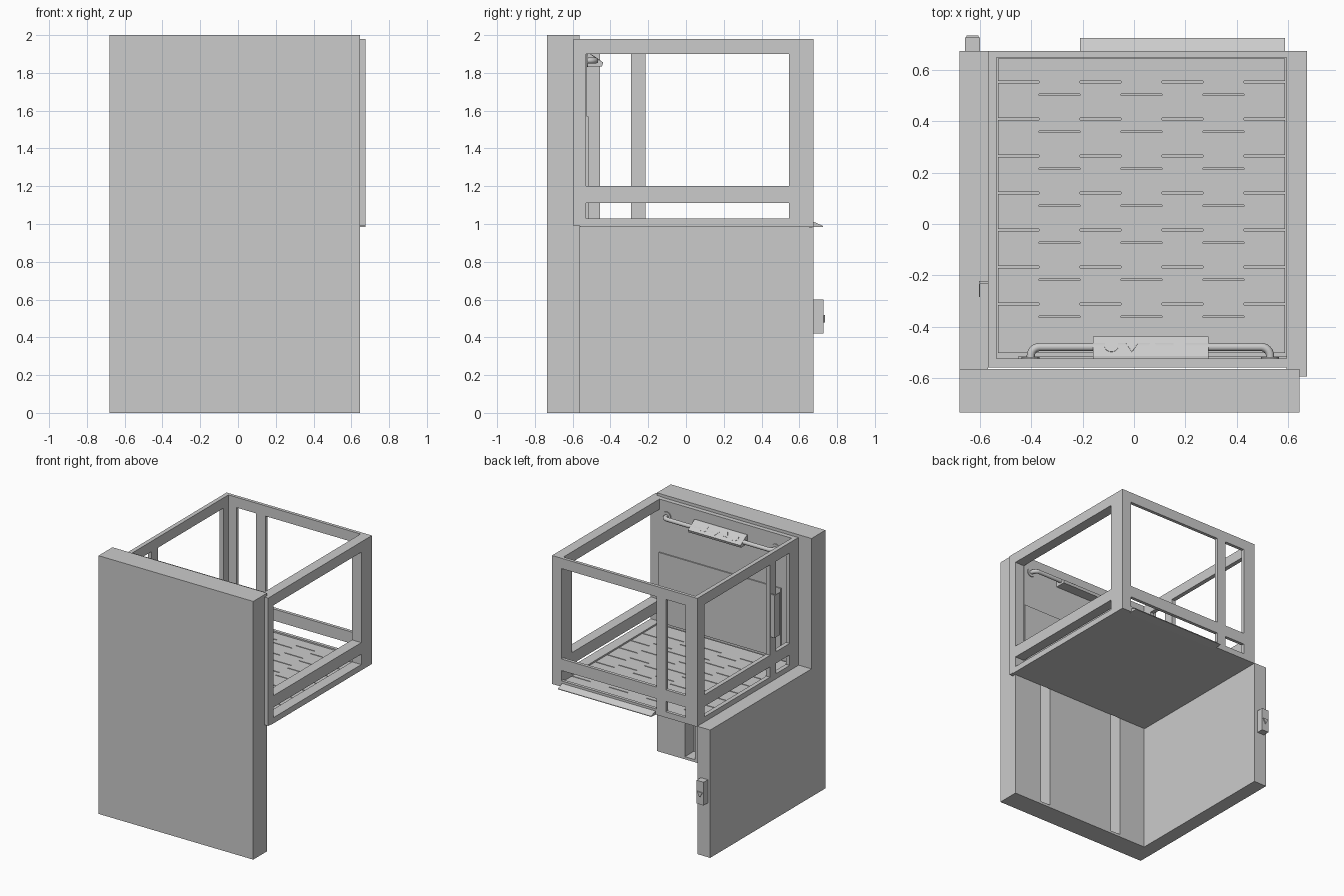
import bpy, bmesh, math
from mathutils import Vector, Matrix

if "Cube" in bpy.data.objects:
    bpy.data.objects.remove(bpy.data.objects["Cube"])


def finish(name, bm):
    bmesh.ops.recalc_face_normals(bm, faces=bm.faces[:])
    me = bpy.data.meshes.new(name)
    bm.to_mesh(me)
    bm.free()
    ob = bpy.data.objects.new(name, me)
    bpy.context.collection.objects.link(ob)
    return ob


def extrude_faces(bm, vec):
    geo = bmesh.ops.extrude_face_region(bm, geom=bm.faces[:])['geom']
    bmesh.ops.translate(bm, vec=vec, verts=[v for v in geo if isinstance(v, bmesh.types.BMVert)])


def prism(name, pts, vec):
    """Closed outline of 3D points swept along a vector."""
    bm = bmesh.new()
    bm.faces.new([bm.verts.new(p) for p in pts])
    # keep the starting cap by extruding a copy
    top = bmesh.ops.extrude_face_region(bm, geom=bm.faces[:], use_keep_orig=True)['geom']
    bmesh.ops.translate(bm, vec=vec, verts=[v for v in top if isinstance(v, bmesh.types.BMVert)])
    return finish(name, bm)


def box(name, x0, x1, y0, y1, z0, z1):
    return prism(name, [(x0, y0, z0), (x1, y0, z0), (x1, y1, z0), (x0, y1, z0)], (0, 0, z1 - z0))


def frame(name, us, vs, holes, to3d, vec):
    """Panel cut into a grid; cells listed in holes are left open."""
    bm = bmesh.new()
    grid = [[bm.verts.new(to3d(u, v)) for v in vs] for u in us]
    for i in range(len(us) - 1):
        for j in range(len(vs) - 1):
            if (i, j) not in holes:
                bm.faces.new((grid[i][j], grid[i + 1][j], grid[i + 1][j + 1], grid[i][j + 1]))
    top = bmesh.ops.extrude_face_region(bm, geom=bm.faces[:], use_keep_orig=True)['geom']
    bmesh.ops.translate(bm, vec=vec, verts=[v for v in top if isinstance(v, bmesh.types.BMVert)])
    bmesh.ops.recalc_face_normals(bm, faces=bm.faces[:])
    bmesh.ops.dissolve_limit(bm, angle_limit=0.01, verts=bm.verts[:], edges=bm.edges[:])
    return finish(name, bm)


def ngon(n, r, turn=0):
    return [(r * math.cos(turn + k * math.tau / n), r * math.sin(turn + k * math.tau / n)) for k in range(n)]


# mast tower with two guide slots in its inner face
F, B, S = -0.735, -0.565, -0.675
prism("mast_tower", [(x, y, 0.02) for x, y in [
    (-0.68, F), (0.645, F), (0.645, B), (0.405, B), (0.405, S), (0.32, S), (0.32, B),
    (-0.255, B), (-0.255, S), (-0.34, S), (-0.34, B), (-0.68, B)]], (0, 0, 1.95))
box("mast_base", -0.68, 0.645, F, B, 0, 0.02)
box("mast_cap", -0.68, 0.645, F, B, 1.97, 2.0)

# low side wall
box("side_wall", -0.68, -0.57, B, 0.675, 0, 0.99)

# cabin frames
Z = [0.99, 1.03, 1.11, 1.2, 1.9, 1.98]
frame("right_frame", [-0.595, -0.53, 0.545, 0.65], Z, {(1, 1), (1, 3)},
      lambda u, v: (0.595, u, v), (0.08, 0, 0))
two_bays = {(1, 1), (1, 3), (3, 1), (3, 3)}
frame("left_frame", [-0.53, -0.455, -0.29, -0.215, 0.59, 0.65], Z, two_bays,
      lambda u, v: (-0.57, u, v), (0.033, 0, 0))
frame("back_frame", [-0.57, -0.47, -0.3, -0.22, 0.595, 0.675], Z, two_bays,
      lambda u, v: (u, 0.65, v), (0, 0.025, 0))

# solid cabin wall on the mast side, with raised kick panel
box("cabin_wall", -0.57, 0.6, -0.56, -0.525, 0.99, 1.98)
box("kick_panel", -0.45, 0.595, -0.525, -0.516, 1.03, 1.57)

# platform floor
box("platform_floor", -0.57, 0.675, -0.56, 0.675, 0.985, 1.012)

# interlocking tread plates with square-wave edges
x0, x1, y0, y1, rows, teeth = -0.53, 0.59, -0.51, 0.645, 8, 7
pitch, step, gap = (y1 - y0) / rows, (x1 - x0) / teeth, 0.007


def wave(y, flat):
    pts = []
    for t in range(teeth):
        d = 0 if flat or t % 2 else 0.05
        pts += [(x0 + t * step, y + d), (x0 + (t + 1) * step, y + d)]
    return [pts[0], pts[-1]] if flat else pts


for r in range(rows):
    lo = wave(y0 + r * pitch + gap, r == 0)
    hi = wave(y0 + (r + 1) * pitch, r == rows - 1)
    prism(f"tread_plate_{r + 1}", [(x, y, 1.012) for x, y in lo + hi[::-1]], (0, 0, 0.01))

# entry ramp
prism("entry_ramp", [(-0.21, y, z) for y, z in [(0.65, 0.99), (0.65, 1.02), (0.675, 1.012),
                                               (0.725, 0.99), (0.725, 0.985), (0.65, 0.982)]], (0.8, 0, 0))

# handrail tube
cu = bpy.data.curves.new("handrail", 'CURVE')
cu.dimensions = '3D'
cu.bevel_depth = 0.016
cu.bevel_resolution = 3
cu.use_fill_caps = True
path = [(-0.408, -0.53)]
path += [(-0.373 - 0.035 * math.cos(a), -0.515 + 0.035 * math.sin(a)) for a in [k * math.pi / 12 for k in range(7)]]
path += [(0.108 - (x), y) for x, y in path[::-1]]
sp = cu.splines.new('POLY')
sp.points.add(len(path) - 1)
for p, (x, y) in zip(sp.points, path):
    p.co = (x + 0.005 if x < 0 else x + 0.015, y, 1.865, 1)
rail = bpy.data.objects.new("handrail", cu)
bpy.context.collection.objects.link(rail)
for i, x in enumerate((-0.403, 0.531)):
    prism(f"handrail_flange_{i + 1}", [(x + a, -0.527, 1.865 + b) for a, b in ngon(16, 0.035)], (0, 0.008, 0))

# sloped control box on the handrail
P, Q = Vector((0, -0.515, 1.905)), Vector((0, -0.438, 1.855))
prism("control_box", [(-0.16, y, z) for y, z in [(-0.525, 1.835), (-0.525, 1.905), (P.y, P.z),
                                                (Q.y, Q.z), (-0.445, 1.835)]], (0.45, 0, 0))
slope = (P - Q).normalized()
normal = Vector((1, 0, 0)).cross(slope)
shapes = [("stop", -0.088, ngon(20, 0.027)), ("up", -0.008, ngon(3, 0.028, math.pi / 2)),
          ("down", 0.072, ngon(3, 0.028, -math.pi / 2)), ("alarm", 0.178, ngon(4, 0.033, math.pi / 4))]
for name, x, pts in shapes:
    c = (P + Q) / 2 + Vector((x, 0, 0)) - normal * 0.002
    prism(f"{name}_button", [c + Vector((a, 0, 0)) + slope * b for a, b in pts], normal * 0.009)

# door pull on the left frame
prism("door_pull", [(x, y, 1.34) for x, y in [(-0.565, -0.222), (-0.605, -0.222), (-0.605, -0.285),
                                             (-0.6, -0.285), (-0.6, -0.234), (-0.565, -0.234)]], (0, 0, 0.33))

# call station on the end of the side wall
box("call_box", -0.66, -0.6, 0.675, 0.727, 0.42, 0.6)
prism("call_button", [(-0.63 + a, 0.725, 0.505 + b) for a, b in ngon(3, 0.027, -math.pi / 2)], (0, 0.01, 0))
